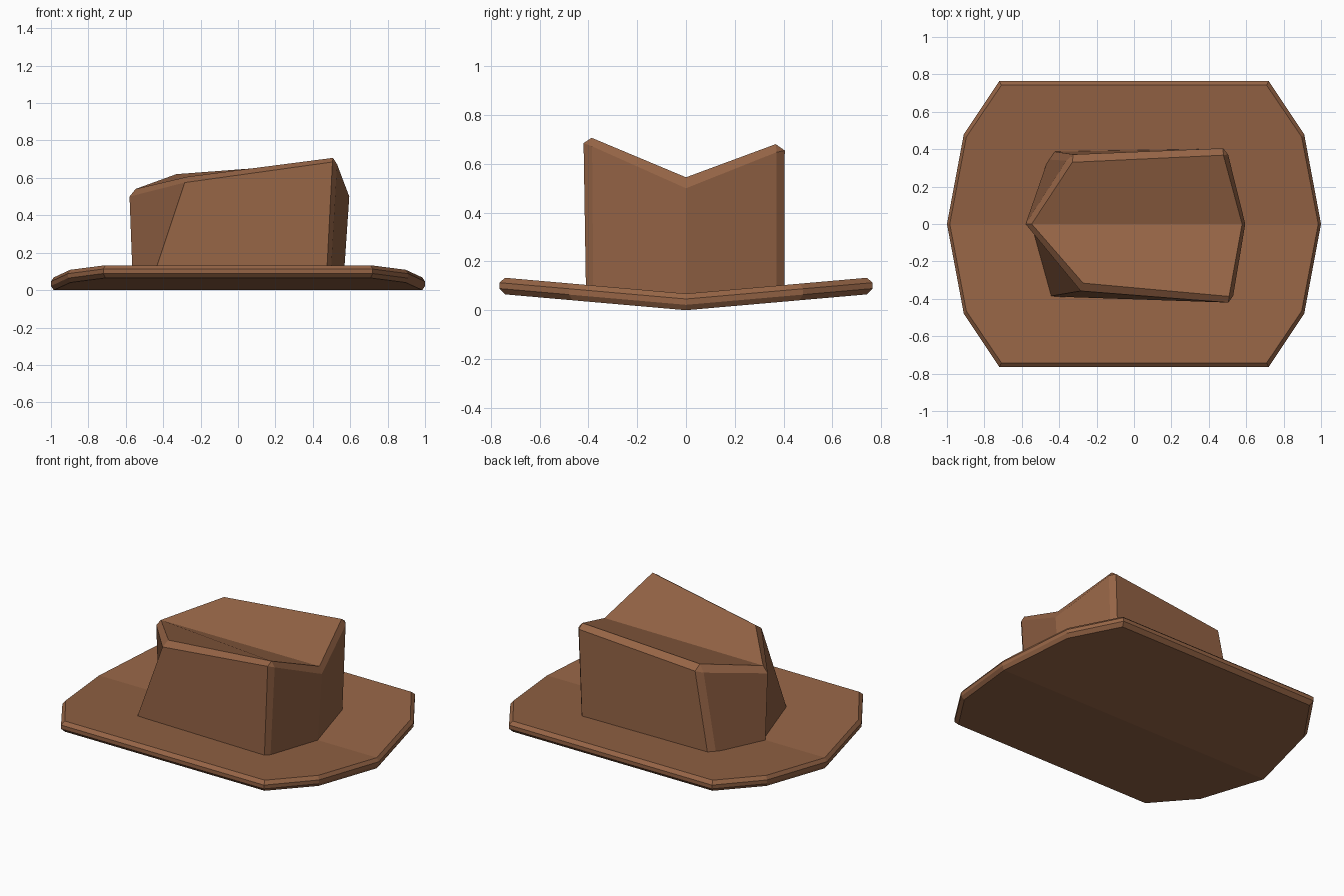
import bpy, bmesh

if "Cube" in bpy.data.objects:
    bpy.data.objects.remove(bpy.data.objects["Cube"])

felt = bpy.data.materials.new("brown_felt")
felt.diffuse_color = (0.30, 0.127, 0.06, 1)
felt.use_nodes = True
felt.node_tree.nodes["Principled BSDF"].inputs["Base Color"].default_value = felt.diffuse_color


def finish(name, bm):
    bmesh.ops.remove_doubles(bm, verts=bm.verts, dist=0.0005)
    bmesh.ops.recalc_face_normals(bm, faces=bm.faces)
    mesh = bpy.data.meshes.new(name)
    bm.to_mesh(mesh)
    bm.free()
    mesh.materials.append(felt)
    obj = bpy.data.objects.new(name, mesh)
    bpy.context.collection.objects.link(obj)
    return obj


def loft(bm, rings, tip):
    """Skin the rings; both caps are split along the crease from vertex 0 to vertex tip."""
    vs = [[bm.verts.new(p) for p in ring] for ring in rings]
    n = len(vs[0])
    for a, b in zip(vs, vs[1:]):
        for i in range(n):
            j = (i + 1) % n
            bm.faces.new((a[i], a[j], b[j], b[i]))
    for cap in (vs[0], vs[-1]):
        bm.faces.new(cap[:tip + 1])
        bm.faces.new(cap[tip:] + cap[:1])


# brim: chamfered slab folded upward along its centre line
quarter = [(1, 0), (0.91, 0.48), (0.72, 0.765)]
half = quarter + [(-x, y) for x, y in reversed(quarter)]
outline = half + [(x, -y) for x, y in reversed(half[1:-1])]
FOLD = 0.0875
rings = []
for sx, sy, h in ((0.985, 0.97, 0), (1, 1, 0.022), (1, 1, 0.046), (0.985, 0.97, 0.068)):
    rings.append([(x * sx, y * sy, h + FOLD * abs(y * sy)) for x, y in outline])
bm = bmesh.new()
loft(bm, rings, 5)
finish("brim", bm)

# crown: leaning walls, chamfered rim and a creased top, rings start at the left tip
base = [(-0.562, 0), (-0.455, -0.387), (0.473, -0.41), (0.495, -0.38), (0.563, 0),
        (0.48, 0.37), (0.455, 0.403), (-0.43, 0.388), (-0.46, 0.345)]
base = [(x, y, 0.03 + FOLD * abs(y)) for x, y in base]
rim = [(-0.58, 0, 0.50), (-0.285, -0.358, 0.575), (0.505, -0.42, 0.685), (0.53, -0.385, 0.672),
       (0.595, 0, 0.50), (0.503, 0.372, 0.648), (0.476, 0.405, 0.655),
       (-0.325, 0.372, 0.588), (-0.362, 0.338, 0.575)]
fr, br, bl = (0.508, -0.387, 0.707), (0.478, 0.368, 0.681), (-0.33, 0.33, 0.62)
top = [(-0.547, 0, 0.541), (-0.272, -0.316, 0.606), fr, fr, (0.578, 0, 0.545), br, br, bl, bl]
bm = bmesh.new()
loft(bm, [base, rim, top], 4)
finish("crown", bm)
